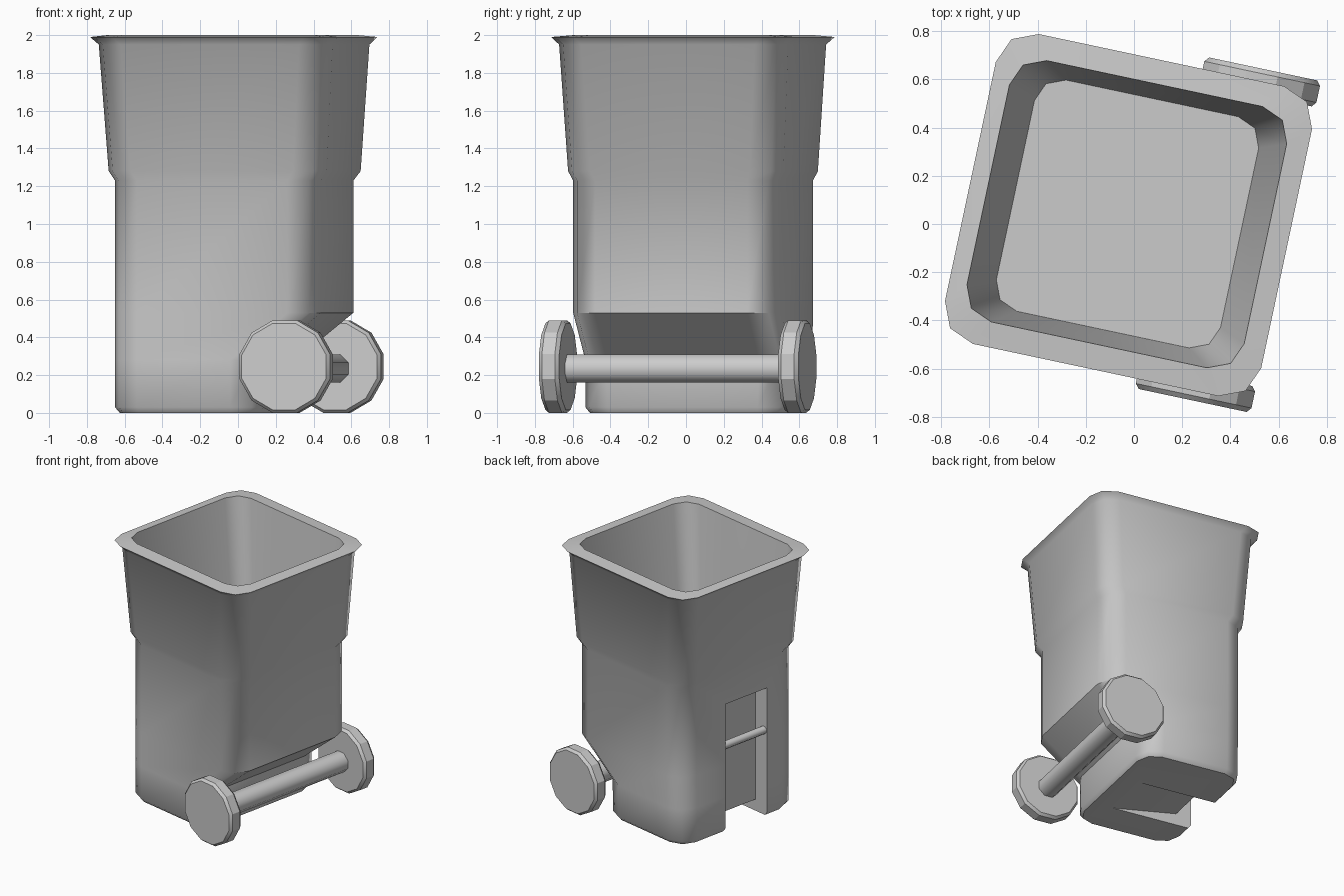
import bpy, bmesh, math
from mathutils import Matrix, Vector

old = bpy.data.objects.get("Cube")
if old:
    bpy.data.objects.remove(old, do_unlink=True)

TURN = Matrix.Rotation(math.radians(-12), 4, 'Z')   # whole bin is turned a little

grey = bpy.data.materials.new("plain_grey")
grey.use_nodes = True
COLOUR = (0.6, 0.6, 0.6, 1)
grey.diffuse_color = COLOUR
grey.node_tree.nodes["Principled BSDF"].inputs["Base Color"].default_value = COLOUR


def finish(name, bm, angle):
    """Turn a bmesh into a shaded object."""
    bmesh.ops.recalc_face_normals(bm, faces=bm.faces)
    mesh = bpy.data.meshes.new(name)
    bm.to_mesh(mesh)
    bm.free()
    mesh.materials.append(grey)
    ob = bpy.data.objects.new(name, mesh)
    bpy.context.collection.objects.link(ob)
    ob.matrix_world = TURN
    shade(ob, angle)
    return ob


def shade(ob, angle):
    bpy.ops.object.select_all(action='DESELECT')
    ob.select_set(True)
    bpy.context.view_layer.objects.active = ob
    bpy.ops.object.shade_smooth_by_angle(angle=math.radians(angle))


def loft(bm, rings):
    """Skin a list of equal point rings and cap both ends."""
    loops = [[bm.verts.new(p) for p in ring] for ring in rings]
    n = len(loops[0])
    for a, b in zip(loops, loops[1:]):
        for i in range(n):
            j = (i + 1) % n
            bm.faces.new((a[i], a[j], b[j], b[i]))
    bm.faces.new(loops[0][::-1])
    bm.faces.new(loops[-1])


def rounded_ring(z, x0, x1, y0, y1, r):
    """Rectangle with three points on each corner."""
    corners = [(x1 - r, y1 - r), (x0 + r, y1 - r), (x0 + r, y0 + r), (x1 - r, y0 + r)]
    return [(cx + r * math.cos(t), cy + r * math.sin(t), z)
            for k, (cx, cy) in enumerate(corners)
            for t in (math.pi / 2 * k + math.pi / 4 * s for s in range(3))]


def disc_ring(x, y, z, r, n):
    """Upright ring around the y axis with a flat at the bottom."""
    return [(x + r * math.sin((i + 0.5) * math.tau / n), y,
             z + r * math.cos((i + 0.5) * math.tau / n)) for i in range(n)]


# Bin body: outside from the base up, over the rim, and down the inside
SECTIONS = [
    (0.00, -0.56, 0.20, -0.505, 0.56, 0.13),
    (0.03, -0.585, 0.22, -0.53, 0.585, 0.15),
    (0.28, -0.585, 0.22, -0.53, 0.59, 0.15),
    (0.53, -0.585, 0.53, -0.53, 0.595, 0.15),
    (1.23, -0.585, 0.53, -0.53, 0.595, 0.15),
    (1.28, -0.615, 0.565, -0.55, 0.615, 0.15),
    (1.95, -0.66, 0.605, -0.59, 0.65, 0.15),
    (1.99, -0.70, 0.64, -0.625, 0.688, 0.15),
    (2.00, -0.625, 0.55, -0.52, 0.587, 0.13),
    (1.10, -0.51, 0.44, -0.455, 0.525, 0.11),
]
bm = bmesh.new()
loft(bm, [rounded_ring(*s) for s in SECTIONS])
body = finish("bin_body", bm, 48)

# Grip recess in the side opposite the axle, running out under the base
PROFILE = [(-0.75, -0.1), (-0.75, 1.0), (-0.465, 1.0), (-0.465, 0.09), (0.1, -0.01), (0.1, -0.1)]
bm = bmesh.new()
loft(bm, [[(x, y, z) for x, z in PROFILE] for y in (-0.24, 0.165)])
cutter = finish("recess_cutter", bm, 30)
cutter.hide_render = True
cut = body.modifiers.new("recess", 'BOOLEAN')
cut.operation = 'DIFFERENCE'
cut.solver = 'EXACT'
cut.object = cutter
bpy.context.view_layer.objects.active = body
bpy.ops.object.modifier_apply(modifier=cut.name)
bpy.data.objects.remove(cutter, do_unlink=True)
shade(body, 48)

# Grip bar across the recess
bm = bmesh.new()
loft(bm, [disc_ring(-0.55, y, 0.66, 0.03, 8) for y in (-0.26, 0.185)])
finish("grip_bar", bm, 50)

# Axle
AX, AZ = 0.39, 0.245
bm = bmesh.new()
loft(bm, [disc_ring(AX, y, AZ - 0.01, 0.08, 8) for y in (-0.6, 0.67)])
finish("axle", bm, 50)

# Wheels with chamfered edges
for name, inner, outer in (("front_wheel", -0.555, -0.665), ("back_wheel", 0.63, 0.74)):
    step = 0.02 if outer > inner else -0.02
    stations = [(inner, 0.237), (inner + step, 0.2537), (outer - step, 0.2537), (outer, 0.237)]
    bm = bmesh.new()
    loft(bm, [disc_ring(AX, y, AZ, r, 12) for y, r in stations])
    finish(name, bm, 25)
